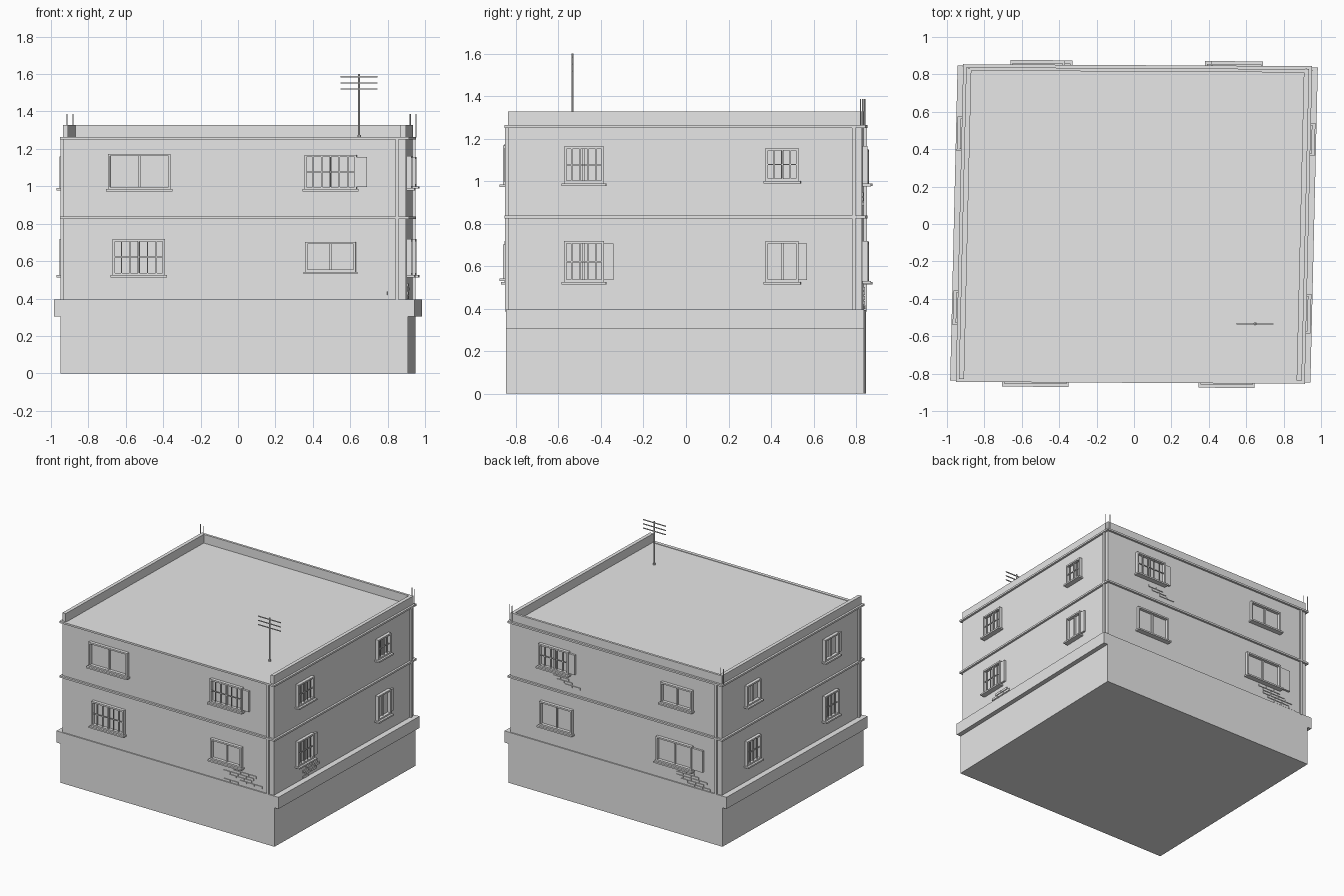
import bpy, bmesh
from mathutils import Matrix, Vector

cube = bpy.data.objects.get("Cube")
if cube:
    bpy.data.objects.remove(cube, do_unlink=True)

concrete = bpy.data.materials.new("plain_concrete")
concrete.use_nodes = True
GREY = (0.8, 0.8, 0.8, 1)
concrete.diffuse_color = GREY
concrete.node_tree.nodes["Principled BSDF"].inputs["Base Color"].default_value = GREY

# The plan is a slightly skewed rectangle
LEAN = 0.0235
SKEW = Matrix(((1, LEAN, 0, 0), (-0.0055, 1, 0, 0), (0, 0, 1, 0), (0, 0, 0, 1)))
BX, BY = 0.928, 0.842        # half size of the base
WX, WY = 0.917, 0.833        # half size of the upper walls
LEDGE, ROOF, TOP = 0.395, 1.26, 1.328


def box(bm, x, y, z):
    """Add a box from three (low, high) spans."""
    size = [b - a for a, b in (x, y, z)]
    mid = Vector([(a + b) / 2 for a, b in (x, y, z)])
    bmesh.ops.create_cube(bm, size=1, matrix=Matrix.Translation(mid) @ Matrix.Diagonal((*size, 1)))


def rod(bm, x, y, z0, z1, r):
    """Add an upright rod."""
    bmesh.ops.create_cone(bm, cap_ends=True, segments=8, radius1=r, radius2=r, depth=z1 - z0,
                          matrix=Matrix.Translation((x, y, (z0 + z1) / 2)))


def finish(name, bm, matrix=None):
    if matrix:
        bm.transform(matrix)
    bm.transform(SKEW)
    bmesh.ops.recalc_face_normals(bm, faces=bm.faces)
    mesh = bpy.data.meshes.new(name)
    bm.to_mesh(mesh)
    bm.free()
    mesh.materials.append(concrete)
    bpy.context.collection.objects.link(bpy.data.objects.new(name, mesh))


def wall(ux, uy, ox, oy, dx, dy):
    """Matrix from (along wall, outward, up) to the model."""
    return Matrix(((ux, ox, 0, dx), (uy, oy, 0, dy), (0, 0, 1, 0), (0, 0, 0, 1)))


WALLS = {
    "front": wall(1, 0, 0, -1, LEAN * WY, -WY),
    "back": wall(1, 0, 0, 1, -LEAN * WY, WY),
    "left": wall(0, 1, 1, 0, WX, 0),
    "right": wall(0, 1, -1, 0, -WX, 0),
}


def window(side, name, u0, u1, z0, z1, bars=0, shutter=0):
    """Frame, sill and centre post, with optional bars and open shutter."""
    bm = bmesh.new()
    t, d = 0.012, (-0.01, 0.024)
    for a, b in ((u0, u0 + t), (u1 - t, u1)):
        box(bm, (a, b), d, (z0, z1))
    for a, b in ((z0, z0 + t), (z1 - t, z1)):
        box(bm, (u0 + t, u1 - t), d, (a, b))
    box(bm, (u0 - 0.01, u1 + 0.01), (-0.01, 0.04), (z0 - 0.012, z0))
    mid = (u0 + u1) / 2
    box(bm, (mid - 0.006, mid + 0.006), (-0.01, 0.01), (z0 + t, z1 - t))
    for i in range(bars):
        u = u0 + (u1 - u0) * (i + 1) / (bars + 1)
        box(bm, (u - 0.003, u + 0.003), (0.013, 0.019), (z0 + t, z1 - t))
    if bars:
        z = (z0 + z1) / 2
        box(bm, (u0 + t, u1 - t), (0.013, 0.019), (z - 0.003, z + 0.003))
    if shutter:
        edge = u1 if shutter > 0 else u0
        box(bm, sorted((edge, edge + shutter)), (-0.01, 0.016), (z0 + 0.01, z1 - 0.012))
    finish(f"{side}_{name}_window", bm, WALLS[side])


def bricks(side, name, z, rows):
    """Courses of bare bricks, listed from the bottom as (start, count)."""
    bm = bmesh.new()
    for i, (start, count) in enumerate(rows):
        low = z + i * 0.022
        for k in range(count):
            u = start + k * 0.068
            box(bm, (u, u + 0.062), (-0.01, 0.006), (low, low + 0.017))
    finish(f"{side}_{name}_bricks", bm, WALLS[side])


# Base, upper storeys and side ledges
bm = bmesh.new()
box(bm, (-BX, BX), (-BY, BY), (0, LEDGE))
finish("base", bm)
bm = bmesh.new()
box(bm, (-WX, WX), (-WY, WY), (LEDGE, ROOF))
finish("upper_walls", bm)
for name, s in (("left", 1), ("right", -1)):
    bm = bmesh.new()
    box(bm, sorted((s * (BX - 0.01), s * (BX + 0.035))), (-BY, BY), (0.305, LEDGE + 0.001))
    finish(f"{name}_ledge", bm)

# Floor bands around all walls
for name, z0, z1 in (("floor_band", 0.824, 0.838), ("roof_band", 1.25, 1.264)):
    bm = bmesh.new()
    out = 0.016
    for s in (1, -1):
        box(bm, (-WX - out, WX + out), sorted((s * (WY - 0.01), s * (WY + out))), (z0, z1))
        box(bm, sorted((s * (WX - 0.01), s * (WX + out))), (-WY, WY), (z0, z1))
    finish(name, bm)

# Parapet on three sides
bm = bmesh.new()
for s in (1, -1):
    box(bm, sorted((s * (WX - 0.028), s * WX)), (-WY, WY), (ROOF - 0.01, TOP))
box(bm, (-WX + 0.028, WX - 0.028), (WY - 0.018, WY), (ROOF - 0.01, TOP))
finish("parapet", bm)

# Corner rods at the back
bm = bmesh.new()
for s in (1, -1):
    rod(bm, s * WX - 0.016, WY + 0.003, ROOF, 1.386, 0.003)
    rod(bm, s * WX + 0.016, WY - 0.007, ROOF, 1.386, 0.003)
finish("corner_rods", bm)

# Rooftop aerial
bm = bmesh.new()
rod(bm, 0.66, -0.53, ROOF - 0.01, 1.6, 0.005)
rod(bm, 0.66, -0.53, ROOF - 0.01, ROOF + 0.015, 0.009)
for z in (1.52, 1.553, 1.586):
    box(bm, (0.56, 0.758), (-0.5335, -0.5275), (z - 0.003, z + 0.003))
finish("aerial", bm)

# Drainpipes, one near a corner of each wall
for side, u in (("front", 0.85), ("left", 0.795), ("back", -0.85), ("right", -0.795)):
    bm = bmesh.new()
    box(bm, (u - 0.008, u + 0.008), (-0.005, 0.013), (LEDGE - 0.008, 1.25))
    finish(f"{side}_drainpipe", bm, WALLS[side])

# Windows
window("front", "upper_a", -0.695, -0.36, 0.985, 1.173)
window("front", "upper_b", 0.355, 0.635, 0.985, 1.168, bars=5, shutter=0.055)
window("front", "lower_a", -0.67, -0.39, 0.525, 0.718, bars=5)
window("front", "lower_b", 0.36, 0.63, 0.542, 0.703)
window("left", "upper_a", -0.57, -0.38, 0.99, 1.163, bars=4)
window("left", "upper_b", 0.38, 0.535, 1.0, 1.157, bars=3)
window("left", "lower_a", -0.57, -0.38, 0.525, 0.718, bars=4, shutter=0.043)
window("left", "lower_b", 0.38, 0.535, 0.525, 0.718, shutter=0.04)
window("back", "upper_a", 0.42, 0.68, 0.988, 1.165, bars=4, shutter=-0.05)
window("back", "upper_b", -0.65, -0.38, 0.99, 1.15)
window("back", "lower_a", 0.39, 0.67, 0.53, 0.718)
window("back", "lower_b", -0.65, -0.34, 0.525, 0.715, shutter=-0.09)
window("right", "upper_a", -0.535, -0.37, 0.99, 1.16, shutter=-0.04)
window("right", "upper_b", 0.395, 0.56, 0.99, 1.15)
window("right", "lower_a", -0.535, -0.37, 0.525, 0.718, bars=3)
window("right", "lower_b", 0.395, 0.56, 0.525, 0.715, bars=3)

# Patches of bare brick
bricks("front", "lower", 0.398, ((0.46, 1), (0.6, 3), (0.51, 3), (0.46, 4), (0.55, 3)))
bricks("front", "edge", 0.398, ((0.53, 1),))
bricks("left", "lower", 0.398, ((-0.49, 1), (-0.46, 2), (-0.49, 3), (-0.45, 2)))
bricks("back", "lower", 0.398, ((-0.8, 3), (-0.74, 3), (-0.77, 4), (-0.7, 3), (-0.66, 3)))
bricks("back", "upper", 0.885, ((0.33, 2), (0.4, 2), (0.43, 2)))
